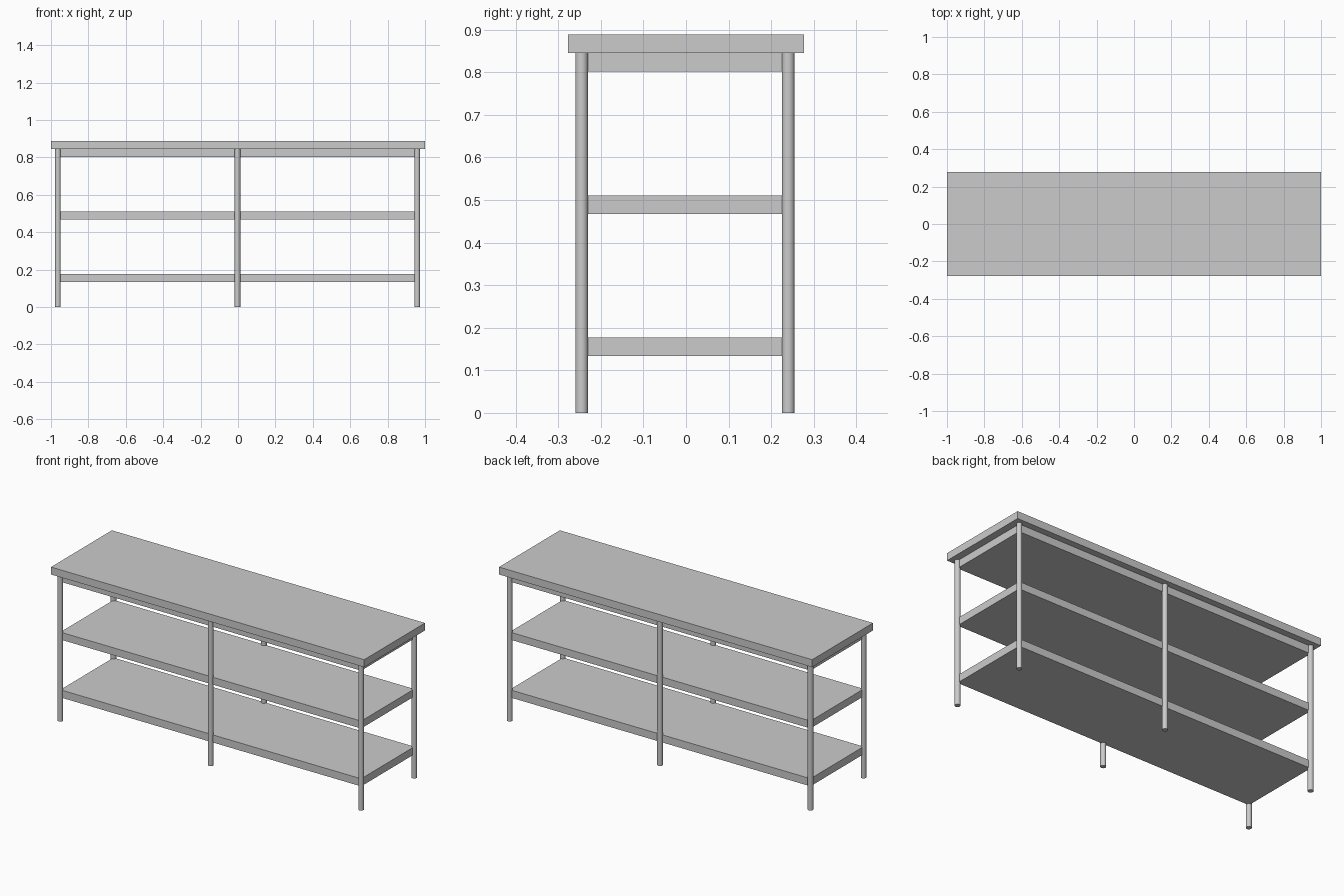
import bpy

if "Cube" in bpy.data.objects:
    bpy.data.objects.remove(bpy.data.objects["Cube"])

# The understructure sits very slightly off the centre of the top
OX, OY = -0.0025, -0.0025
HALF_X, HALF_Y = 0.9605, 0.2425
LEG_R = 0.015
TOP_Z = 0.845


def slab(name, cx, cy, sx, sy, z0, z1):
    bpy.ops.mesh.primitive_cube_add(size=1, location=(cx, cy, (z0 + z1) / 2))
    obj = bpy.context.object
    obj.name = name
    obj.scale = (sx, sy, z1 - z0)
    bpy.ops.object.transform_apply(location=False, rotation=False, scale=True)
    return obj


def leg(name, x, y):
    bpy.ops.mesh.primitive_cylinder_add(vertices=32, radius=LEG_R, depth=TOP_Z,
                                        location=(x, y, TOP_Z / 2))
    bpy.context.object.name = name
    bpy.ops.object.shade_smooth_by_angle()


# Overhanging worktop
slab("worktop", 0, 0, 2.0, 0.555, TOP_Z, 0.888)

# Two shelves and the support panel below the worktop, edges on the leg centres
for name, z0, z1 in (("lower_shelf", 0.133, 0.177),
                     ("middle_shelf", 0.467, 0.510),
                     ("top_support", 0.801, TOP_Z)):
    slab(name, OX, OY, 2 * HALF_X, 2 * HALF_Y, z0, z1)

# Six round legs, three along each long side
for side, sy in (("front", -1), ("back", 1)):
    for place, sx in (("left", -1), ("middle", 0), ("right", 1)):
        leg(f"{side}_{place}_leg", OX + sx * HALF_X, OY + sy * HALF_Y)
